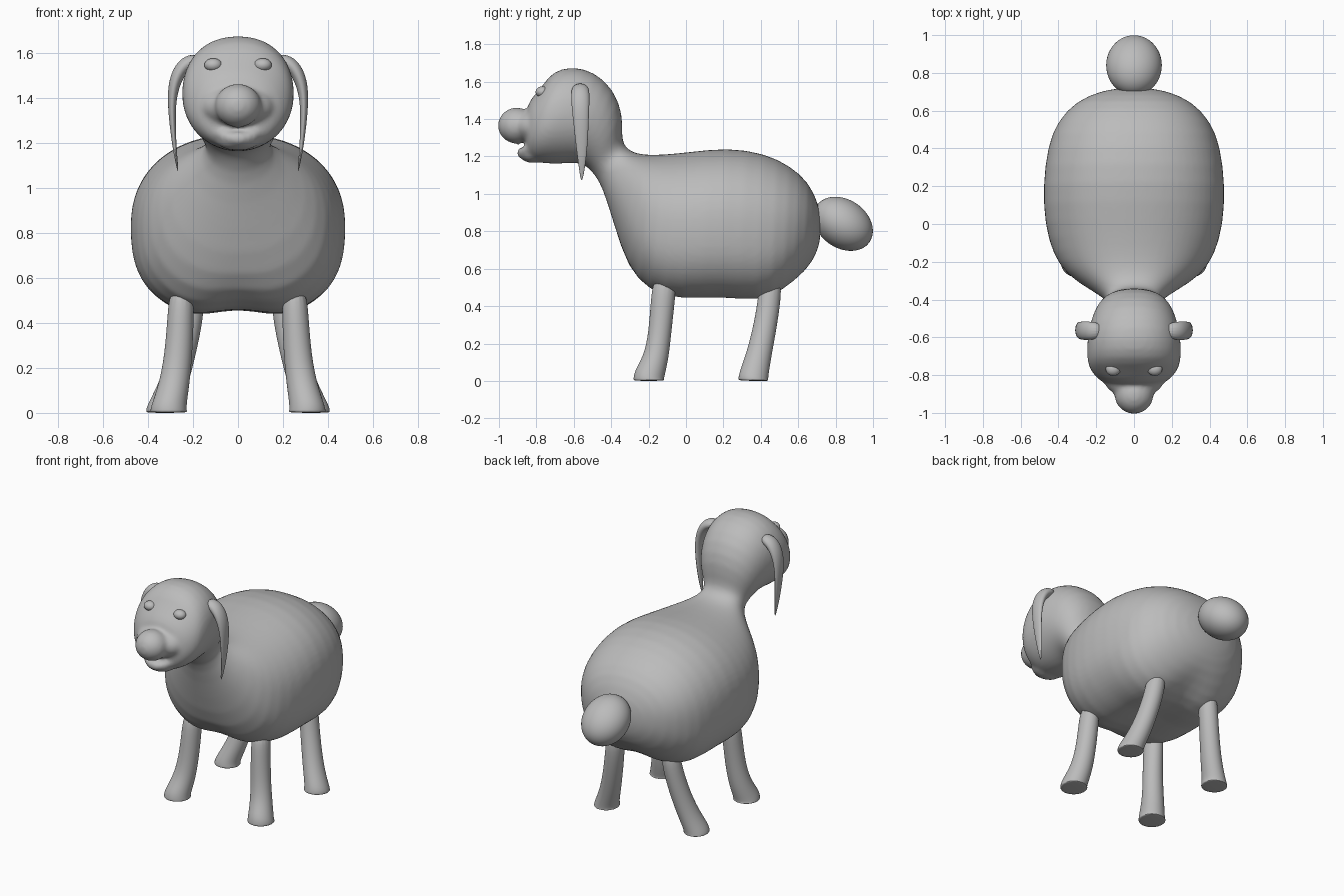
import bpy
import bmesh
from math import sin, cos, pi, exp, radians
from mathutils import Vector, Matrix

cube = bpy.data.objects.get("Cube")
if cube:
    bpy.data.objects.remove(cube, do_unlink=True)

GREY = (0.5, 0.5, 0.5, 1.0)
clay = bpy.data.materials.new("clay_grey")
clay.use_nodes = True
clay.diffuse_color = GREY
shader = clay.node_tree.nodes["Principled BSDF"]
shader.inputs["Base Color"].default_value = GREY
shader.inputs["Roughness"].default_value = 0.7


def finish(bm, name, subdivisions=0):
    """Turn a bmesh into a smooth shaded, coloured object."""
    bmesh.ops.recalc_face_normals(bm, faces=bm.faces)
    mesh = bpy.data.meshes.new(name)
    bm.to_mesh(mesh)
    bm.free()
    mesh.materials.append(clay)
    mesh.polygons.foreach_set("use_smooth", [True] * len(mesh.polygons))
    obj = bpy.data.objects.new(name, mesh)
    bpy.context.collection.objects.link(obj)
    if subdivisions:
        obj.modifiers.new("rounding", "SUBSURF").levels = subdivisions
        obj.modifiers["rounding"].render_levels = subdivisions
    return obj


def bridge(bm, rings):
    """Skin a list of point rings and cap both ends."""
    loops = [[bm.verts.new(p) for p in ring] for ring in rings]
    count = len(loops[0])
    for a, b in zip(loops, loops[1:]):
        for i in range(count):
            j = (i + 1) % count
            bm.faces.new((a[i], a[j], b[j], b[i]))
    bm.faces.new(loops[0][::-1])
    bm.faces.new(loops[-1])


def tube(bm, path, across, sides=16):
    """Sweep an ellipse; path entries are (point, radius along 'across', other radius)."""
    across = Vector(across)
    points = [Vector(p) for p, _, _ in path]
    rings = []
    for i, (_, ru, rv) in enumerate(path):
        tangent = points[min(i + 1, len(path) - 1)] - points[max(i - 1, 0)]
        other = tangent.cross(across).normalized()
        rings.append([points[i] + across * ru * cos(a) + other * rv * sin(a)
                      for a in (2 * pi * k / sides for k in range(sides))])
    bridge(bm, rings)


def ball(bm, centre, radii, tilt=0):
    matrix = (Matrix.Translation(centre) @ Matrix.Rotation(radians(tilt), 4, "X")
              @ Matrix.Diagonal((*radii, 1)))
    bmesh.ops.create_uvsphere(bm, u_segments=24, v_segments=16, radius=1, matrix=matrix)


def signed_power(value, power):
    return abs(value) ** power * (1 if value >= 0 else -1)


def section(top_y, top_z, low_y, low_z, half_width, squareness, sides=32):
    """Cross-section hung between a spine point and an underside point."""
    top, low = Vector((0, top_y, top_z)), Vector((0, low_y, low_z))
    centre, rise = (top + low) / 2, (top - low) / 2
    ring = []
    for k in range(sides):
        a = 2 * pi * k / sides
        n = 2.2 if sin(a) > 0 else squareness
        x = half_width * signed_power(cos(a), 2 / n)
        p = centre + rise * signed_power(sin(a), 2 / n)
        p.x = x
        # Shallow hollow along the belly between the legs
        if squareness > 2.4 and sin(a) < 0:
            p.z += 0.05 * exp(-(x / 0.12) ** 2)
        ring.append(p)
    return ring


# Body, neck and head: one skin from rump to muzzle
SKIN = [
    (.72, .87, .72, .77, .06, 2),
    (.71, .94, .705, .69, .17, 2),
    (.66, 1.06, .64, .58, .31, 2.3),
    (.56, 1.15, .52, .46, .41, 2.5),
    (.42, 1.22, .40, .40, .46, 2.6),
    (.22, 1.25, .18, .43, .485, 2.6),
    (.02, 1.225, -.02, .41, .475, 2.6),
    (-.13, 1.21, -.20, .45, .43, 2.5),
    (-.22, 1.21, -.31, .60, .355, 2.3),
    (-.28, 1.22, -.38, .82, .25, 2),
    (-.33, 1.25, -.45, 1.05, .14, 2),
    (-.345, 1.31, -.49, 1.10, .14, 2),
    (-.335, 1.42, -.52, 1.14, .18, 2),
    (-.385, 1.56, -.57, 1.165, .215, 2),
    (-.49, 1.655, -.62, 1.165, .24, 2),
    (-.61, 1.685, -.67, 1.16, .25, 2),
    (-.715, 1.655, -.72, 1.16, .25, 2),
    (-.765, 1.58, -.78, 1.165, .235, 2),
    (-.82, 1.52, -.83, 1.175, .19, 2),
    (-.86, 1.46, -.86, 1.2, .13, 2),
]
bm = bmesh.new()
bridge(bm, [section(*row) for row in SKIN])

# Muzzle, nose and chin blended into the skin
ball(bm, (0, -.83, 1.36), (.16, .09, .09))
ball(bm, (0, -.905, 1.365), (.105, .102, .097))
ball(bm, (0, -.82, 1.21), (.1, .07, .045))

# Smiling lower lip
lip = [((x, -.88 + 5 * x * x, 1.215 + 3.5 * x * x), .032 - .1 * abs(x), .032 - .1 * abs(x))
       for x in (-.13, -.09, -.045, 0, .045, .09, .13)]
tube(bm, lip, (0, 0, 1), 12)

body = finish(bm, "body_and_head", 1)
fuse = body.modifiers.new("fuse", "REMESH")
fuse.mode = "VOXEL"
fuse.voxel_size = 0.013
fuse.use_smooth_shade = True
soften = body.modifiers.new("soften", "SMOOTH")
soften.factor = 0.5
soften.iterations = 8

# Tail
bm = bmesh.new()
ball(bm, (0, .84, .84), (.15, .175, .13), -35)
finish(bm, "tail", 1)

FRONT_LEG = [((.25, -.11, .56), .055, .065), ((.255, -.125, .42), .06, .065),
             ((.265, -.14, .25), .063, .062), ((.285, -.16, .12), .07, .068),
             ((.308, -.198, .03), .08, .083), ((.308, -.198, .008), .083, .085),
             ((.308, -.198, 0), .083, .085)]
BACK_LEG = [((.2, .455, .56), .055, .06), ((.212, .445, .42), .06, .062),
            ((.25, .415, .25), .062, .064), ((.29, .385, .12), .068, .07),
            ((.33, .362, .03), .077, .08), ((.33, .36, .008), .08, .082),
            ((.33, .36, 0), .08, .082)]
EAR = [((.17, -.565, 1.57), .04, .03), ((.235, -.565, 1.555), .05, .035),
       ((.277, -.565, 1.49), .05, .03), ((.295, -.562, 1.4), .043, .02),
       ((.291, -.558, 1.28), .034, .014), ((.28, -.556, 1.16), .02, .008),
       ((.266, -.558, 1.07), .005, .003)]


def mirrored(path, side):
    return [((side * p[0], p[1], p[2]), u, v) for p, u, v in path]


for side, label in ((1, "left"), (-1, "right")):
    # Legs and drooping ears
    for part, path, across in (("front_leg", FRONT_LEG, (1, 0, 0)),
                               ("back_leg", BACK_LEG, (1, 0, 0)),
                               ("ear", EAR, (0, 1, 0))):
        bm = bmesh.new()
        tube(bm, mirrored(path, side), across)
        finish(bm, f"{label}_{part}", 2)
    # Eyes
    bm = bmesh.new()
    ball(bm, (side * .11, -.768, 1.545), (.04, .036, .03))
    finish(bm, f"{label}_eye")
